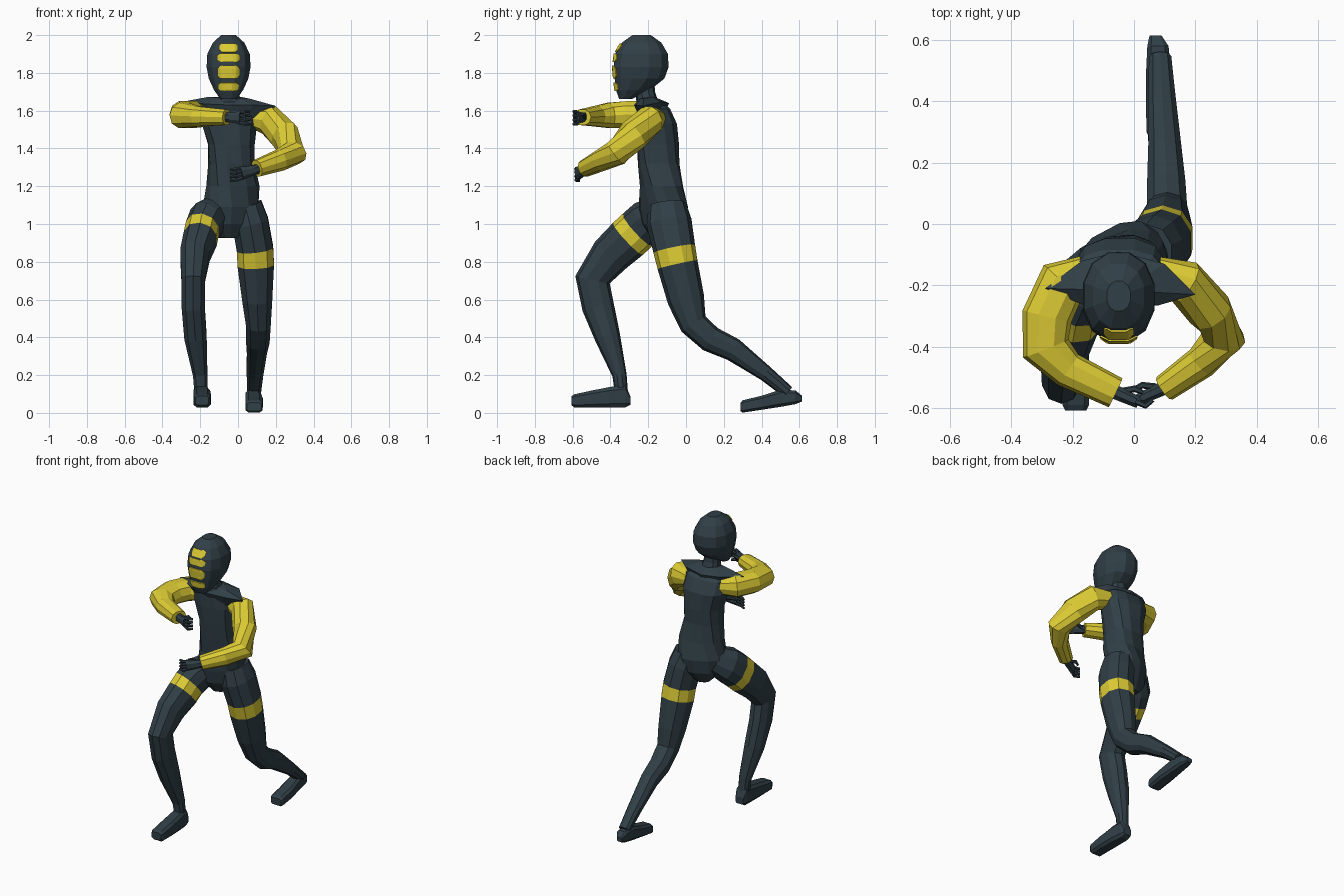
import bpy, bmesh, math
from mathutils import Vector as V
from mathutils.bvhtree import BVHTree

X, Y, Z = V((1, 0, 0)), V((0, 1, 0)), V((0, 0, 1))


def material(name, rgb):
    m = bpy.data.materials.new(name)
    m.diffuse_color = (*rgb, 1)
    return m


DARK = material("dark slate", (0.030, 0.050, 0.062))
YELLOW = material("yellow", (0.72, 0.60, 0.035))


def finish(name, bm, mats):
    bmesh.ops.recalc_face_normals(bm, faces=bm.faces)
    me = bpy.data.meshes.new(name)
    bm.to_mesh(me)
    bm.free()
    for m in mats:
        me.materials.append(m)
    ob = bpy.data.objects.new(name, me)
    bpy.context.collection.objects.link(ob)
    return ob


def ring(c, u, v, n=10, e=0.9):
    """Superellipse of points about c; a smaller e is boxier."""
    pts = []
    for k in range(n):
        t = 2 * math.pi * (k + 0.5) / n
        co, si = math.cos(t), math.sin(t)
        pts.append(V(c) + u * math.copysign(abs(co) ** e, co)
                   + v * math.copysign(abs(si) ** e, si))
    return pts


def loft(name, rings, mats=(DARK,), bands=()):
    """Skin between rings; the numbered bands take the second material."""
    bm = bmesh.new()
    vs = [[bm.verts.new(p) for p in r] for r in rings]
    n = len(vs[0])
    for i in range(len(vs) - 1):
        for k in range(n):
            j = (k + 1) % n
            f = bm.faces.new((vs[i][k], vs[i][j], vs[i + 1][j], vs[i + 1][k]))
            f.material_index = int(i in bands)
    bm.faces.new(vs[0])
    bm.faces.new(vs[-1])
    return finish(name, bm, mats)


def tube(name, path, ref, n=10, mats=(DARK,), bands=()):
    """Limb along path points (x, y, z, half size along ref, half size across)."""
    P = [V(p[:3]) for p in path]
    rings = []
    for i, p in enumerate(path):
        t = V()
        if i > 0:
            t += (P[i] - P[i - 1]).normalized()
        if i < len(P) - 1:
            t += (P[i + 1] - P[i]).normalized()
        t.normalize()
        u = (ref - t * ref.dot(t)).normalized()
        rings.append(ring(P[i], u * p[3], t.cross(u) * p[4], n))
    return loft(name, rings, mats, bands)


def stack(name, rows, n=12, e=0.9):
    """Upright body from rows (x, y, z, half width, half depth, yaw)."""
    rings = []
    for x, y, z, a, b, yaw in rows:
        r = math.radians(yaw)
        u = V((math.cos(r), math.sin(r), 0))
        rings.append(ring((x, y, z), u * a, Z.cross(u) * b, n, e))
    return loft(name, rings)


# Torso with the pelvis turned towards the forward leg
stack("torso", [
    (-.05, -.12, .925, .05, .06, 28), (-.045, -.12, 1.0, .13, .10, 28),
    (-.04, -.12, 1.09, .15, .115, 28), (-.027, -.13, 1.2, .14, .108, 16),
    (-.035, -.145, 1.32, .122, .108, 8), (-.035, -.148, 1.42, .125, .112, 3),
    (-.045, -.155, 1.53, .15, .11, 0), (-.05, -.172, 1.61, .15, .09, 0),
    (-.045, -.20, 1.66, .075, .06, 0)], e=0.8)

# Pointed collar over both shoulders
outline = [(-.29, -.21, 1.648), (-.17, -.262, 1.635), (-.04, -.275, 1.63),
           (.08, -.265, 1.63), (.20, -.23, 1.625), (.10, -.13, 1.645),
           (-.05, -.09, 1.64), (-.17, -.12, 1.645)]
mid = V((-.045, -.18, 1.54))
loft("shoulder_collar", [
    [mid + (V(p) - mid) * .7 - Z * .04 for p in outline],
    [V(p) for p in outline],
    [V((-.045, -.2, 1.665)) + (V(p) - V((-.045, -.18, 1.63))) * .45 for p in outline]])

tube("neck", [(-.045, -.20, 1.62, .07, .06), (-.048, -.215, 1.69, .055, .052),
              (-.05, -.225, 1.78, .055, .055)], X)

# Head
head = stack("head", [
    (-.05, -.32, 1.662, .045, .035, 0), (-.05, -.28, 1.71, .08, .094, 0),
    (-.05, -.246, 1.77, .108, .136, 0), (-.05, -.238, 1.83, .12, .15, 0),
    (-.05, -.235, 1.9, .116, .144, 0), (-.05, -.235, 1.96, .086, .108, 0),
    (-.05, -.235, 2.0, .04, .05, 0)])

# Face plates wrapped on the front of the head
hb = bmesh.new()
hb.from_mesh(head.data)
tree = BVHTree.FromBMesh(hb)
hb.free()
for num, (z0, z1, w) in enumerate([(1.91, 1.955, .048), (1.858, 1.902, .06),
                                   (1.77, 1.838, .058), (1.705, 1.748, .055)]):
    bm = bmesh.new()
    grid = []
    for j in range(5):
        hw = w * (.75 if j in (0, 4) else 1)
        row = []
        for i in range(7):
            q = V((-.05 + hw * (i / 3 - 1), -1, z0 + (z1 - z0) * j / 4))
            hit = tree.ray_cast(q, Y)[0]
            row.append(bm.verts.new(hit - Y * .006))
        grid.append(row)
    for j in range(4):
        for i in range(6):
            bm.faces.new((grid[j][i], grid[j][i + 1], grid[j + 1][i + 1], grid[j + 1][i]))
    ob = finish(f"face_plate_{num + 1}", bm, (YELLOW,))
    so = ob.modifiers.new("thickness", 'SOLIDIFY')
    so.thickness, so.offset = .006, 0

# Legs with a yellow thigh band
tube("front_leg", [
    (-.11, -.13, 1.07, .08, .09), (-.165, -.2, 1.02, .10, .115),
    (-.19, -.255, .97, .092, .116), (-.2, -.307, .922, .092, .116),
    (-.228, -.40, .835, .082, .108), (-.237, -.495, .705, .066, .093),
    (-.237, -.465, .56, .064, .085), (-.225, -.415, .4, .062, .068),
    (-.2, -.352, .2, .040, .038), (-.195, -.34, .09, .036, .034)],
    X, mats=(DARK, YELLOW), bands=(2,))
tube("rear_leg", [
    (.04, -.10, 1.1, .09, .10), (.065, -.09, 1.01, .10, .12),
    (.09, -.062, .868, .101, .112), (.094, -.045, .785, .101, .108),
    (.102, 0, .6, .083, .098), (.108, .04, .47, .068, .075),
    (.105, .13, .39, .065, .07), (.1, .25, .335, .056, .062),
    (.09, .42, .21, .046, .042), (.085, .54, .11, .038, .034)],
    X, mats=(DARK, YELLOW), bands=(2,))


# Feet from sections (x, y, bottom, top, half width)
def foot(name, rows):
    loft(name, [ring((x, y, (b + t) / 2), X * w, Z * (t - b) / 2, 8, .5)
                for x, y, b, t, w in rows])


foot("front_foot", [(-.195, -.295, .042, .09, .03), (-.195, -.32, .027, .15, .04),
                    (-.192, -.40, .027, .14, .046), (-.19, -.5, .027, .12, .048),
                    (-.19, -.59, .027, .10, .045), (-.19, -.607, .04, .09, .036)])
foot("rear_foot", [(.07, .615, .06, .09, .02), (.078, .58, .045, .12, .036),
                   (.08, .5, .03, .125, .042), (.085, .4, .015, .092, .048),
                   (.085, .3, 0, .068, .046), (.085, .288, .008, .055, .04)])

# Yellow sleeves
tube("raised_arm", [
    (-.15, -.16, 1.57, .055, .06), (-.235, -.195, 1.58, .074, .085),
    (-.283, -.30, 1.58, .074, .082), (-.288, -.405, 1.575, .07, .08),
    (-.215, -.475, 1.57, .056, .06), (-.06, -.55, 1.565, .043, .052)],
    Z, mats=(YELLOW,))
tube("lowered_arm", [
    (.07, -.16, 1.56, .05, .055), (.165, -.19, 1.55, .08, .075),
    (.245, -.28, 1.47, .085, .075), (.292, -.37, 1.375, .072, .072),
    (.22, -.45, 1.337, .058, .055), (.10, -.535, 1.295, .046, .045)],
    Z, mats=(YELLOW,))


# Hands: palm, four bent fingers and a thumb
def hand(name, wrist, knuckle, curl, spread):
    w, k = V(wrist), V(knuckle)
    d = (k - w).normalized()
    tube(name + "_palm", [(*(w - d * .03), .026, .026), (*(w + d * .02), .028, .024),
                          (*k, .036, .02)], Z, 8)
    for i in range(4):
        off = Z * (i - 1.5) * spread
        a = k + off - d * .01
        b = a + d * .035 + off * .15
        c = b + d * .02 + V(curl) * .03
        tube(f"{name}_finger_{i + 1}", [(*p, r, r) for p, r in
                                        ((a, .0105), (b, .010), (c, .007))], Z, 6)
    a = w + d * .025 + V(curl) * .015
    b = a + d * .035 + V(curl) * .025 + Z * .018
    tube(name + "_thumb", [(*a, .012, .012), (*b, .011, .011),
                           (*(b + d * .03), .007, .007)], Z, 6)


hand("raised_hand", (-.06, -.548, 1.565), (.015, -.582, 1.563), (.2, .9, 0), .019)
hand("lowered_hand", (.10, -.533, 1.29), (.015, -.572, 1.268), (-.5, .8, 0), .017)
